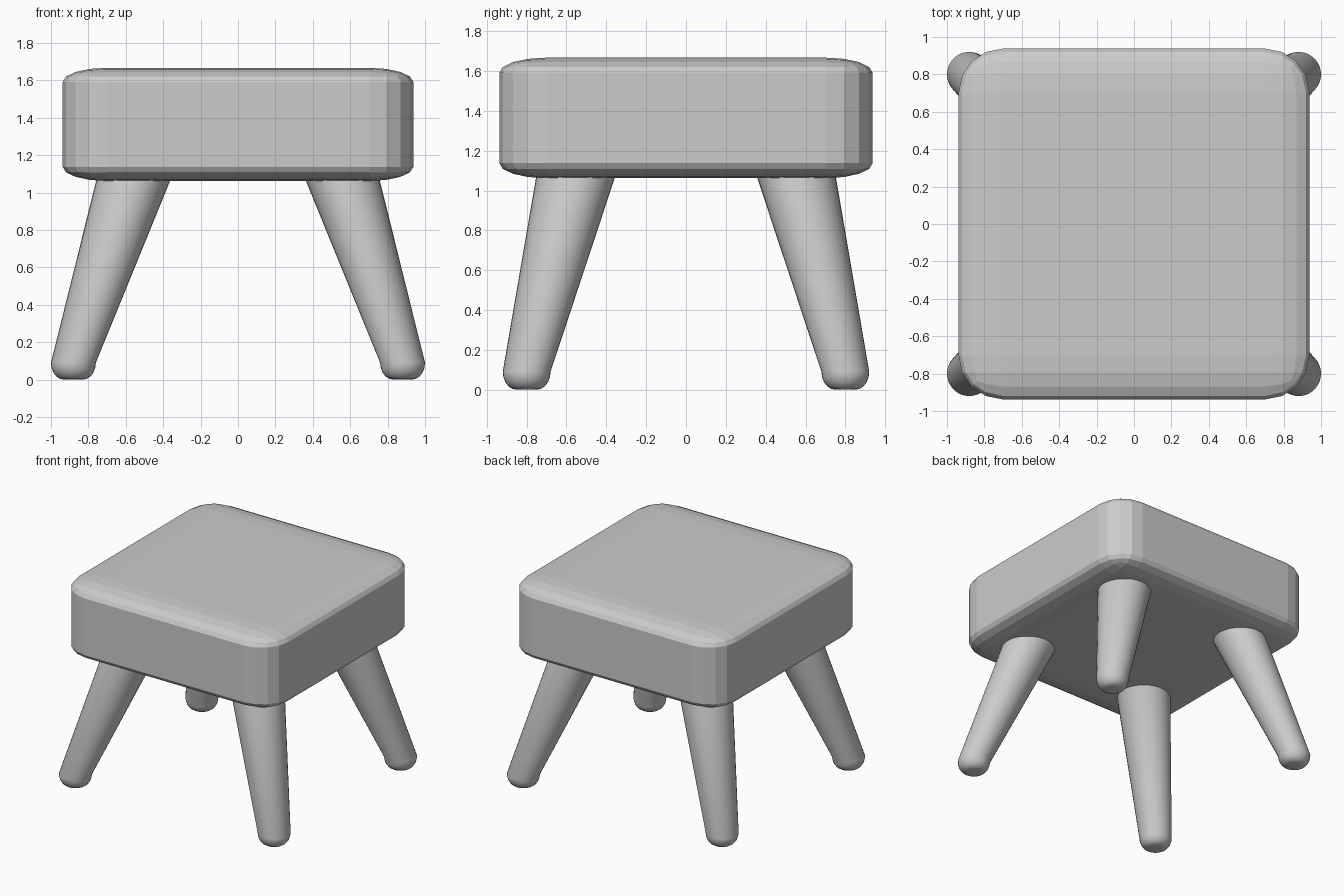
import bpy, bmesh, math

if "Cube" in bpy.data.objects:
    bpy.data.objects.remove(bpy.data.objects["Cube"])

SEAT_HALF, SEAT_BOTTOM, SEAT_TOP = 0.9375, 1.062, 1.667


def add_object(name, bm):
    mesh = bpy.data.meshes.new(name)
    bmesh.ops.recalc_face_normals(bm, faces=bm.faces)
    bm.to_mesh(mesh)
    bm.free()
    obj = bpy.data.objects.new(name, mesh)
    bpy.context.collection.objects.link(obj)
    return obj


# Seat: bevelled cube squashed in z, so the rims are flattened curves
bm = bmesh.new()
bmesh.ops.create_cube(bm, size=2)
bmesh.ops.bevel(bm, geom=bm.edges[:], offset=0.25, segments=4,
                profile=0.5, affect='EDGES')
height = SEAT_TOP - SEAT_BOTTOM
bmesh.ops.scale(bm, vec=(SEAT_HALF, SEAT_HALF, height / 2), verts=bm.verts)
bmesh.ops.translate(bm, vec=(0, 0, (SEAT_TOP + SEAT_BOTTOM) / 2), verts=bm.verts)
add_object("seat", bm)

# Legs: stacked level circles, rounded foot then splayed tapering shaft
SIDES = 32
FOOT, TOP = (0.88, 0.80), (0.56, 0.555)
rings = []  # (x, y, z, radius)
for i in range(6):
    a = math.radians(90 * i / 5)
    rings.append((*FOOT, 0.09 * (1 - math.cos(a)), 0.05 + 0.07 * math.sin(a)))
rings.append((*TOP, SEAT_BOTTOM + 0.003, 0.198))

bm = bmesh.new()
loops = []
for x, y, z, r in rings:
    angles = [2 * math.pi * k / SIDES for k in range(SIDES)]
    loops.append([bm.verts.new((x + r * math.cos(a), y + r * math.sin(a), z))
                  for a in angles])
for low, high in zip(loops, loops[1:]):
    for k in range(SIDES):
        n = (k + 1) % SIDES
        bm.faces.new((low[k], low[n], high[n], high[k]))
bm.faces.new(loops[0][::-1])
bm.faces.new(loops[-1])
legs = add_object("legs", bm)

# Mirror the one leg to all four corners
mirror = legs.modifiers.new("four_corners", 'MIRROR')
mirror.use_axis = (True, True, False)
mirror.use_mirror_merge = False

bpy.ops.object.select_all(action='DESELECT')
legs.select_set(True)
bpy.context.view_layer.objects.active = legs
bpy.ops.object.shade_smooth_by_angle(angle=math.radians(40))
